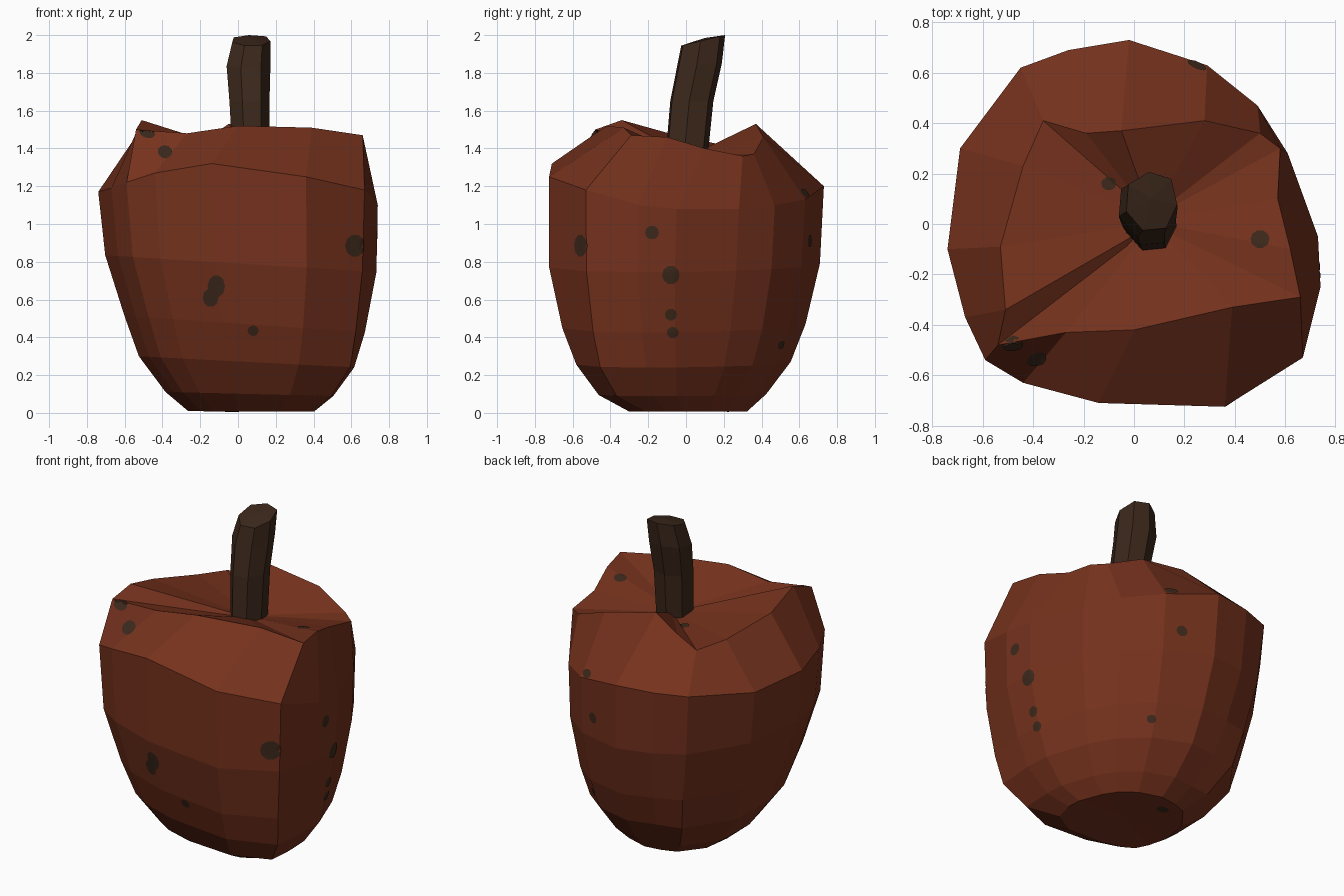
import bpy, bmesh, math
from mathutils import Vector
from mathutils.bvhtree import BVHTree

if "Cube" in bpy.data.objects:
    bpy.data.objects.remove(bpy.data.objects["Cube"])


def material(name, rgb):
    m = bpy.data.materials.new(name)
    m.diffuse_color = (*rgb, 1)
    m.use_nodes = True
    m.node_tree.nodes["Principled BSDF"].inputs["Base Color"].default_value = m.diffuse_color
    return m


RED = material("rusty red", (0.176, 0.031, 0.012))
BROWN = material("dark bark", (0.045, 0.021, 0.011))


def make_object(name, bm, mat):
    mesh = bpy.data.meshes.new(name)
    bm.to_mesh(mesh)
    mesh.materials.append(mat)
    obj = bpy.data.objects.new(name, mesh)
    bpy.context.collection.objects.link(obj)
    return obj


def loft(rings, bottom, top):
    """Skin closed rings from bottom to top and close both ends with fans."""
    bm = bmesh.new()
    rows = [[bm.verts.new(p) for p in ring] for ring in rings]
    n = len(rows[0])
    for lo, hi in zip(rows, rows[1:]):
        for i in range(n):
            j = (i + 1) % n
            bm.faces.new((lo[i], lo[j], hi[j], hi[i]))
    for row, tip in ((rows[0], bottom), (rows[-1], top)):
        c = bm.verts.new(tip)
        for i in range(n):
            bm.faces.new((row[i], row[(i + 1) % n], c))
    bmesh.ops.recalc_face_normals(bm, faces=bm.faces)
    return bm


# Apple body: uneven shoulder and rim outlines, both running clockwise from the back left
shoulder = [(-.45, .62, 1.2), (-.26, .69, 1.2), (-.02, .73, 1.2), (.29, .63, 1.13),
            (.49, .47, 1.1), (.61, .28, 1.08), (.73, -.05, 1.08), (.74, -.25, 1.1),
            (.67, -.53, 1.18), (.36, -.725, 1.25), (-.14, -.71, 1.32), (-.44, -.63, 1.27),
            (-.59, -.54, 1.22), (-.67, -.37, 1.19), (-.74, -.10, 1.17), (-.69, .30, 1.17)]
rim = [(-.36, .41, 1.39), (-.19, .36, 1.43), (-.05, .37, 1.53), (.28, .41, 1.46),
       (.50, .36, 1.37), (.58, .30, 1.36), (.57, .10, 1.40), (.62, -.10, 1.46),
       (.66, -.29, 1.47), (.39, -.33, 1.51), (0, -.42, 1.52), (-.27, -.43, 1.48),
       (-.54, -.48, 1.50), (-.51, -.34, 1.55), (-.53, -.09, 1.48), (-.44, .23, 1.41)]
# Lower rings: height, x scale, x shift, y scale, y shift, extra fullness on two diagonals
FULL = (0, 8, 15)  # back left and front right points
levels = [(.008, .45, .07, .43, .01, 1), (.10, .60, .06, .61, -.02, 1.07),
          (.27, .77, .045, .78, -.015, 1.06), (.47, .86, .035, .885, -.013, 1.02),
          (.79, .97, .015, .985, -.01, .99)]
rings = []
for z, sx, ox, sy, oy, full in levels:
    ring = []
    for i, (x, y, _) in enumerate(shoulder):
        k = full if i in FULL else 1
        ring.append(((x * sx + ox) * k, (y * sy + oy) * k, z - min(.06, z * .15) * x))
    rings.append(ring)
dimple = [(.06 + .16 * x, .01 + .2 * y, 1.38 + .15 * (z - 1.45)) for x, y, z in rim]
body = loft(rings + [shoulder, rim, dimple], (.07, 0, .015), (.06, .01, 1.36))
make_object("apple_body", body, RED)

# Stem: heptagonal, leaning back, with a sloped cut end
stem_rings = []
for z, cx, cy, rx, ry, tilt in [(1.33, .07, .0, .097, .11, 0), (1.65, .06, .03, .105, .113, 0),
                                (1.84, .055, .07, .115, .118, .1), (1.972, .07, .09, .10, .115, .24)]:
    ring = []
    for k in range(7):
        a = 2 * math.pi * (k + .875) / 7
        square = 1 + .1 * abs(math.sin(2 * a))
        dy = ry * square * math.sin(a)
        ring.append((cx + rx * square * math.cos(a), cy + dy, z + tilt * dy))
    stem_rings.append(ring)
make_object("stem", loft(stem_rings, (.07, 0, 1.33), (.07, .10, 1.985)), BROWN)

# Blemishes: thin patches draped on the skin along a viewing direction
FRONT, RIGHT, TOP = (0, -1, 0), (1, 0, 0), (0, 0, 1)
spots = [((-.115, -.7, .67), FRONT, .046, .06), ((-.145, -.69, .61), FRONT, .042, .05),
         ((.08, -.65, .435), FRONT, .03, .028),
         ((.615, -.555, .885), (.75, -.66, 0), .06, .06), ((-.385, -.535, 1.38), (-.2, -.75, .6), .037, .045),
         ((-.48, -.48, 1.48), (-.2, -.7, .7), .04, .035), ((.7, -.18, .955), RIGHT, .037, .037),
         ((.7, -.08, .73), RIGHT, .047, .05), ((.65, -.08, .52), RIGHT, .032, .032),
         ((.6, -.07, .425), RIGHT, .032, .03), ((.25, .63, 1.165), (.3, .85, .4), .04, .026),
         ((-.10, .16, 1.4), TOP, .03, .027), ((.5, -.06, 1.42), TOP, .038, .036),
         ((.19, .65, .91), (.3, .95, 0), .034, .034), ((.29, .5, .36), (.45, .85, -.2), .028, .025),
         ((-.03, .22, .02), (0, 0, -1), .04, .03)]
tree = BVHTree.FromBMesh(body)
patches = bmesh.new()
SIDES = 10
for centre, direction, rx, ry in spots:
    d = Vector(direction).normalized()
    u = (Vector((0, 0, 1)).cross(d) if abs(d.z) < .95 else Vector((1, 0, 0))).normalized()
    v = d.cross(u)

    def drape(s, t):
        hit = tree.ray_cast(Vector(centre) + d * .3 + u * s + v * t, -d, 1.0)
        point = hit[0] if hit[0] else Vector(centre) + u * s + v * t
        return patches.verts.new(point + d * .004)

    mid = drape(0, 0)
    loops = []
    for scale in (.5, 1):
        loops.append([drape(scale * rx * math.cos(2 * math.pi * k / SIDES),
                            scale * ry * math.sin(2 * math.pi * k / SIDES)) for k in range(SIDES)])
    inner, outer = loops
    for i in range(SIDES):
        j = (i + 1) % SIDES
        patches.faces.new((mid, inner[i], inner[j]))
        patches.faces.new((inner[i], outer[i], outer[j], inner[j]))
make_object("blemishes", patches, BROWN)
